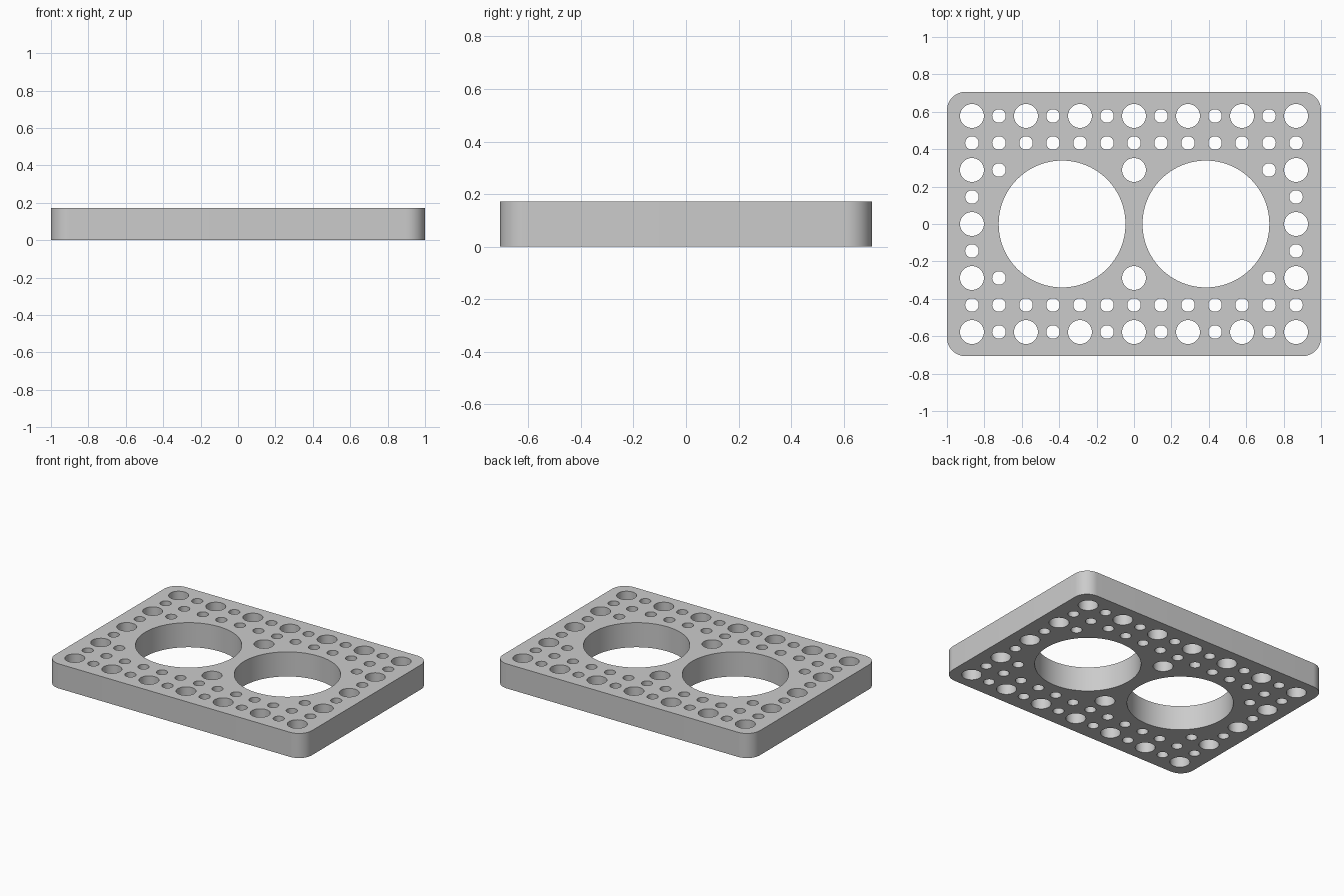
import bpy, bmesh, math

HALF_X, HALF_Y, HEIGHT, CORNER = 1.0, 0.707, 0.173, 0.1
PITCH = 0.1444
LARGE, SMALL, BORE = 0.064, 0.036, 0.339

cube = bpy.data.objects.get("Cube")
if cube:
    bpy.data.objects.remove(cube, do_unlink=True)

grey = bpy.data.materials.new("plain grey")
grey.use_nodes = True
colour = (0.6, 0.6, 0.6, 1)
grey.diffuse_color = colour
grey.node_tree.nodes["Principled BSDF"].inputs["Base Color"].default_value = colour

# Flat filled profile, thickened into a plate
profile = bpy.data.curves.new("plate_profile", "CURVE")
profile.dimensions = "2D"
profile.fill_mode = "BOTH"
profile.extrude = HEIGHT / 2


def add_loop(points):
    spline = profile.splines.new("POLY")
    spline.points.add(len(points) - 1)
    for p, (x, y) in zip(spline.points, points):
        p.co = (x, y, 0, 1)
    spline.use_cyclic_u = True


def arc(cx, cy, r, start, sweep, count):
    return [(cx + r * math.cos(start + sweep * k / count),
             cy + r * math.sin(start + sweep * k / count)) for k in range(count)]


def add_hole(x, y, r, sides):
    add_loop(arc(x, y, r, 0, math.tau, sides))


# Outline with rounded corners
outline = []
for q, (sx, sy) in enumerate([(1, 1), (-1, 1), (-1, -1), (1, -1)]):
    cx, cy = sx * (HALF_X - CORNER), sy * (HALF_Y - CORNER)
    start = q * math.pi / 2
    outline += arc(cx, cy, CORNER, start, math.pi / 2, 12)
    outline.append((cx + CORNER * math.cos(start + math.pi / 2),
                    cy + CORNER * math.sin(start + math.pi / 2)))
add_loop(outline)

# Two main bores
for side in (-1, 1):
    add_hole(side * 0.3845, 0, BORE, 96)

# Grid of large and small holes around the bores
for i in range(-6, 7):
    for j in range(-4, 5):
        row, col = abs(j), abs(i)
        if row >= 3 or col == 6 or (row == 2 and col in (0, 5)):
            big = i % 2 == 0 and j % 2 == 0
            add_hole(i * PITCH, j * PITCH, LARGE if big else SMALL, 40 if big else 32)

# Turn the profile into a welded mesh standing on the ground
source = bpy.data.objects.new("plate_profile", profile)
bpy.context.collection.objects.link(source)
bpy.context.view_layer.update()
depsgraph = bpy.context.evaluated_depsgraph_get()
mesh = bpy.data.meshes.new_from_object(source.evaluated_get(depsgraph))
bpy.data.objects.remove(source, do_unlink=True)

bm = bmesh.new()
bm.from_mesh(mesh)
bmesh.ops.remove_doubles(bm, verts=bm.verts, dist=0.0001)
bmesh.ops.translate(bm, verts=bm.verts, vec=(0, 0, HEIGHT / 2))
bmesh.ops.recalc_face_normals(bm, faces=bm.faces)
bm.to_mesh(mesh)
bm.free()

mesh.materials.clear()
mesh.materials.append(grey)
plate = bpy.data.objects.new("perforated_plate", mesh)
bpy.context.collection.objects.link(plate)
bpy.ops.object.select_all(action="DESELECT")
plate.select_set(True)
bpy.context.view_layer.objects.active = plate
bpy.ops.object.shade_smooth_by_angle(angle=math.radians(30))
